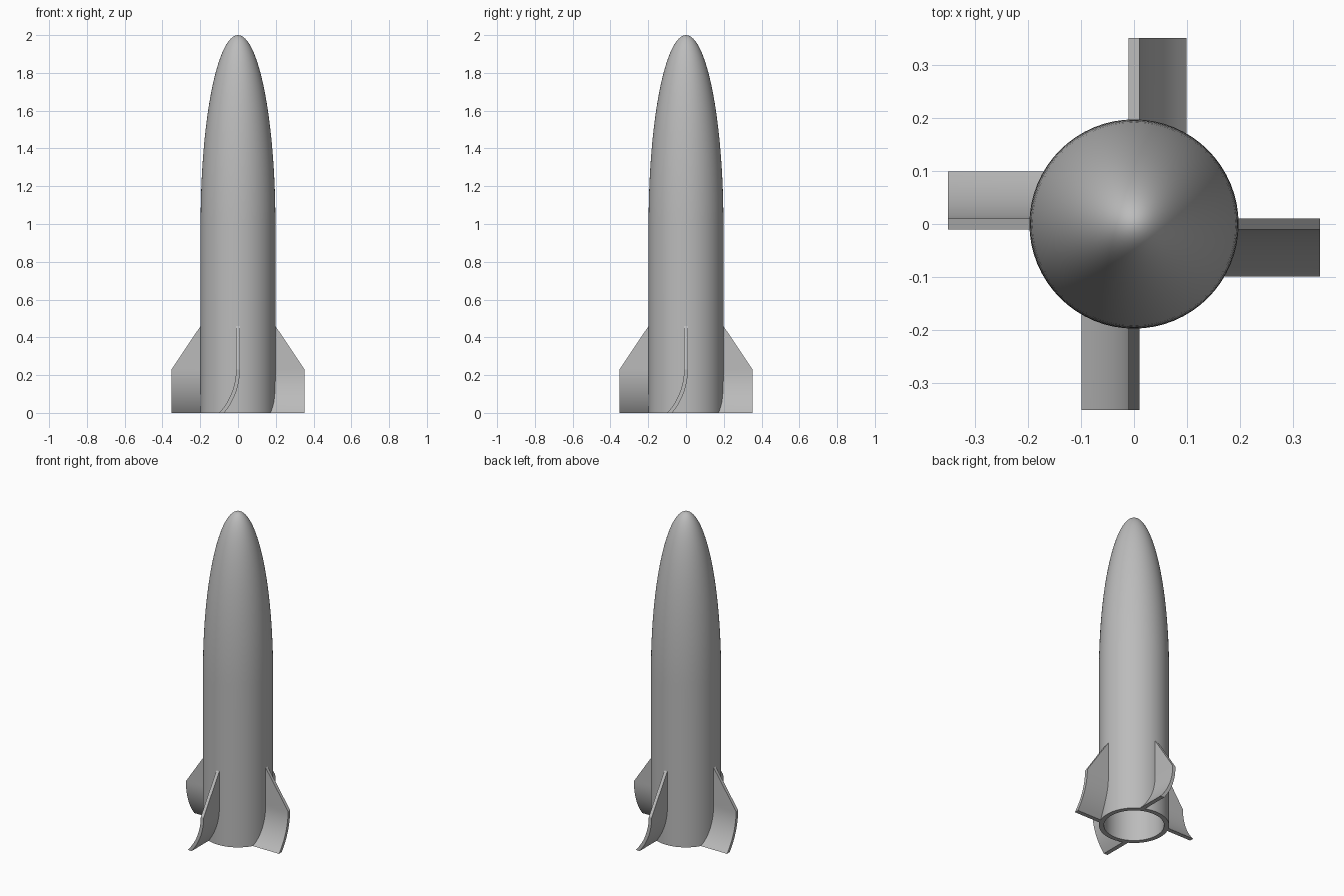
import bpy, bmesh
from math import sin, cos, pi, sqrt, radians

cube = bpy.data.objects.get("Cube")
if cube:
    bpy.data.objects.remove(cube, do_unlink=True)

grey = bpy.data.materials.new("plain grey")
grey.use_nodes = True
grey.diffuse_color = (0.5, 0.5, 0.5, 1)
grey.node_tree.nodes["Principled BSDF"].inputs["Base Color"].default_value = (0.5, 0.5, 0.5, 1)

BODY_R, WALL, SHOULDER, HEIGHT = 0.198, 0.028, 1.0, 2.0
FIN_R, BEND_Z, ROOT_Z, BEND_R = 0.352, 0.23, 0.46, 0.35


def make_object(name, bm):
    bmesh.ops.recalc_face_normals(bm, faces=bm.faces)
    mesh = bpy.data.meshes.new(name)
    bm.to_mesh(mesh)
    bm.free()
    mesh.materials.append(grey)
    obj = bpy.data.objects.new(name, mesh)
    bpy.context.collection.objects.link(obj)
    bpy.ops.object.select_all(action="DESELECT")
    obj.select_set(True)
    bpy.context.view_layer.objects.active = obj
    bpy.ops.object.shade_smooth_by_angle(angle=radians(30))
    return obj


def shell_profile(radius, top, steps=32):
    """Straight wall below a half-ellipse nose, from the base to the tip."""
    arc = [(radius * cos(a), SHOULDER + (top - SHOULDER) * sin(a))
           for a in (pi / 2 * i / steps for i in range(steps))]
    return [(radius, 0)] + arc + [(0, top)]


# Hollow body: outer skin, base rim and inner skin spun in one profile
bm = bmesh.new()
profile = shell_profile(BODY_R, HEIGHT)[::-1] + shell_profile(BODY_R - WALL, HEIGHT - WALL)
verts = [bm.verts.new((r, 0, z)) for r, z in profile]
edges = [bm.edges.new(pair) for pair in zip(verts, verts[1:])]
bmesh.ops.spin(bm, geom=verts + edges, cent=(0, 0, 0), axis=(0, 0, 1),
               angle=2 * pi, steps=64, use_merge=True)
bmesh.ops.remove_doubles(bm, verts=bm.verts, dist=0.0001)
make_object("rocket_body", bm)


# Fin: an upright plate whose lower half curls sideways
def fin_section(bm, z):
    drop = max(0, BEND_Z - z)
    reach = min(FIN_R, BODY_R + (ROOT_Z - z) * (FIN_R - BODY_R) / (ROOT_Z - BEND_Z))
    corners = []
    for side in (-1, 1):
        x = sqrt((BEND_R + side * 0.01) ** 2 - drop ** 2) - BEND_R
        root = sqrt((BODY_R - WALL / 2) ** 2 - x * x)
        ends = (root, reach) if side < 0 else (reach, root)
        corners += [bm.verts.new((x, -y, z)) for y in ends]
    return corners


def make_fin(name, angle):
    bm = bmesh.new()
    heights = [ROOT_Z + 0.01] + [BEND_Z * (1 - i / 12) for i in range(13)]
    rings = [fin_section(bm, z) for z in heights]
    for a, b in zip(rings, rings[1:]):
        for i in range(4):
            j = (i + 1) % 4
            bm.faces.new((a[i], a[j], b[j], b[i]))
    bm.faces.new(rings[0])
    bm.faces.new(rings[-1])
    make_object(name, bm).rotation_euler.z = angle


for i, place in enumerate(("front", "left", "back", "right")):
    make_fin(place + "_fin", i * pi / 2)
